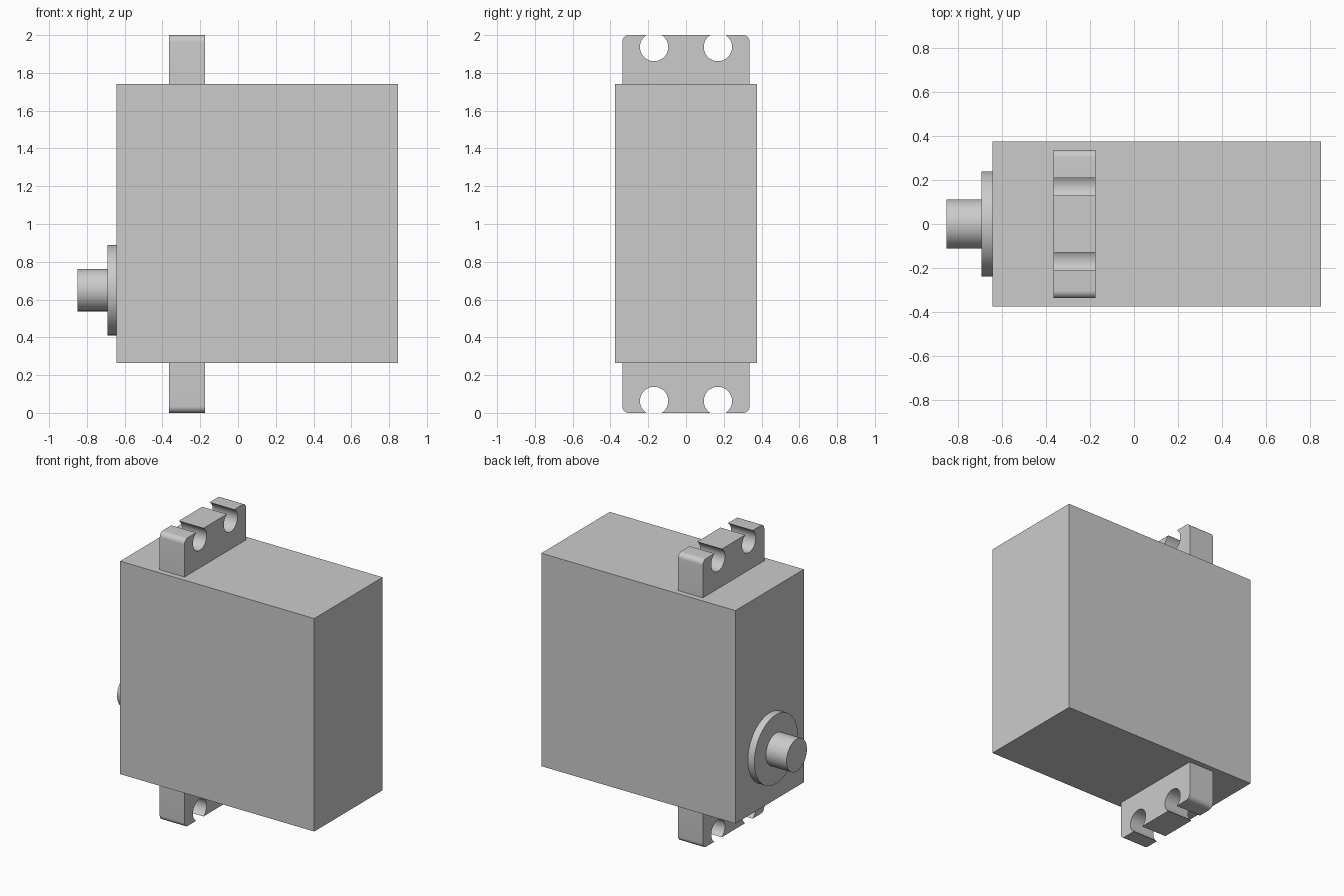
import bpy, bmesh, math
from mathutils import Matrix

cube = bpy.data.objects.get("Cube")
if cube:
    bpy.data.objects.remove(cube, do_unlink=True)

grey = bpy.data.materials.new("plain grey")
grey.use_nodes = True
colour = (0.6, 0.6, 0.6, 1)
grey.diffuse_color = colour
grey.node_tree.nodes["Principled BSDF"].inputs["Base Color"].default_value = colour


def finish(name, bm, smooth=True):
    bmesh.ops.recalc_face_normals(bm, faces=bm.faces)
    mesh = bpy.data.meshes.new(name)
    bm.to_mesh(mesh)
    bm.free()
    mesh.materials.append(grey)
    obj = bpy.data.objects.new(name, mesh)
    bpy.context.collection.objects.link(obj)
    if smooth:
        bpy.ops.object.select_all(action="DESELECT")
        obj.select_set(True)
        bpy.context.view_layer.objects.active = obj
        bpy.ops.object.shade_smooth_by_angle(angle=math.radians(30))
    return obj


def arc(cy, cz, r, start, end, steps):
    angles = [start + (end - start) * i / steps for i in range(steps + 1)]
    return [(cy + r * math.cos(a), cz + r * math.sin(a)) for a in angles]


def prism(name, outline, x0, x1):
    """Extrude a y-z outline along x."""
    bm = bmesh.new()
    face = bm.faces.new([bm.verts.new((x0, y, z)) for y, z in outline])
    out = bmesh.ops.extrude_face_region(bm, geom=[face])
    verts = [v for v in out["geom"] if isinstance(v, bmesh.types.BMVert)]
    bmesh.ops.translate(bm, verts=verts, vec=(x1 - x0, 0, 0))
    return finish(name, bm)


def disc(name, radius, x0, x1, z):
    bm = bmesh.new()
    place = Matrix.Translation(((x0 + x1) / 2, 0, z)) @ Matrix.Rotation(math.pi / 2, 4, "Y")
    bmesh.ops.create_cone(bm, cap_ends=True, segments=64, radius1=radius,
                          radius2=radius, depth=x1 - x0, matrix=place)
    return finish(name, bm)


# Main case
bm = bmesh.new()
bmesh.ops.create_cube(bm, size=1, matrix=Matrix.Translation((0.103, 0, 1.002))
                      @ Matrix.Diagonal((1.49, 0.75, 1.478, 1)))
finish("case", bm, smooth=False)

# Output collar and shaft on the right side
disc("shaft_collar", 0.239, -0.692, -0.63, 0.65)
disc("output_shaft", 0.112, -0.85, -0.68, 0.65)

# Mounting tab outline: rounded outer corners, holes that break through the edge
half, root, corner = 0.337, 0.72, 0.035
hole_y, hole_z, hole_r = 0.169, 0.937, 0.075
lip = math.asin((1 - hole_z) / hole_r)
outline = [(-half, root), (half, root)]
outline += arc(half - corner, 1 - corner, corner, 0, math.pi / 2, 8)
for y in (hole_y, -hole_y):
    outline += arc(y, hole_z, hole_r, lip, -math.pi - lip, 40)
outline += arc(corner - half, 1 - corner, corner, math.pi / 2, math.pi, 8)

for name, side in (("upper_mounting_tab", 1), ("lower_mounting_tab", -1)):
    prism(name, [(y, 1 + side * z) for y, z in outline], -0.365, -0.175)
